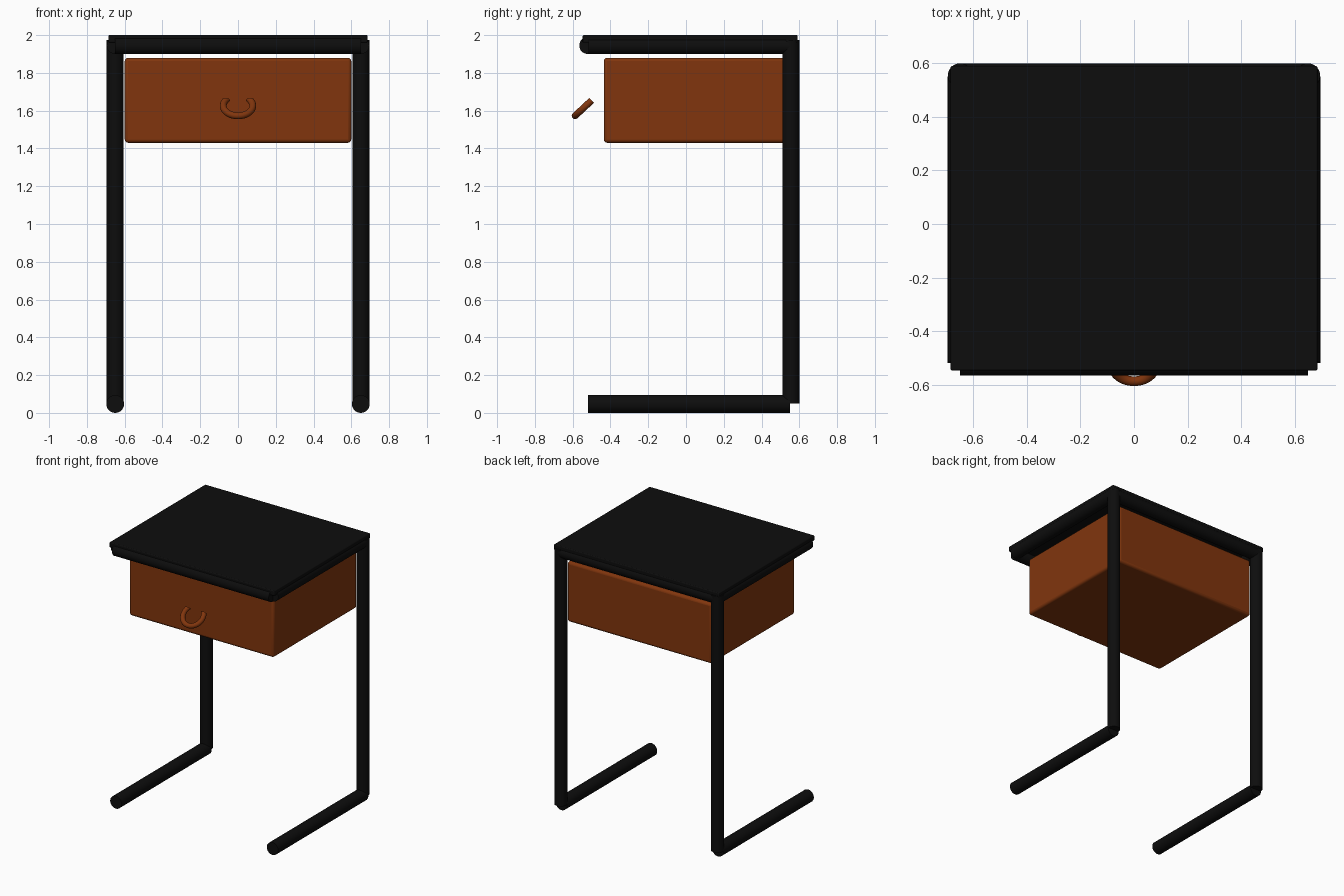
import bpy, bmesh, math
from mathutils import Vector

if "Cube" in bpy.data.objects:
    bpy.data.objects.remove(bpy.data.objects["Cube"])


def make_material(name, rgb):
    mat = bpy.data.materials.new(name)
    mat.use_nodes = True
    mat.diffuse_color = (*rgb, 1)
    mat.node_tree.nodes["Principled BSDF"].inputs["Base Color"].default_value = (*rgb, 1)
    return mat


BLACK = make_material("black metal", (0.004, 0.004, 0.004))
BROWN = make_material("brown wood", (0.22, 0.036, 0.004))


def finish(obj, name, mat):
    obj.name = name
    obj.data.materials.clear()
    obj.data.materials.append(mat)
    bpy.ops.object.select_all(action='DESELECT')
    obj.select_set(True)
    bpy.context.view_layer.objects.active = obj
    bpy.ops.object.shade_smooth_by_angle(angle=math.radians(40))


def tube(name, start, end, radius=0.045):
    """Straight round bar with flat ends."""
    a, b = Vector(start), Vector(end)
    bpy.ops.mesh.primitive_cylinder_add(vertices=32, radius=radius, depth=(b - a).length,
                                        location=(a + b) / 2)
    obj = bpy.context.object
    obj.rotation_euler = (b - a).to_track_quat('Z', 'Y').to_euler()
    finish(obj, name, BLACK)


def box(name, low, high, mat, bevel):
    """Box between two corners with softened edges."""
    low, high = Vector(low), Vector(high)
    bpy.ops.mesh.primitive_cube_add(size=1, location=(low + high) / 2)
    obj = bpy.context.object
    obj.scale = high - low
    bpy.ops.object.transform_apply(location=False, rotation=False, scale=True)
    mod = obj.modifiers.new("soft edges", 'BEVEL')
    mod.width = bevel
    mod.segments = 3
    finish(obj, name, mat)


# Frame: legs, feet and side rails, one set per side
X, BACK, FRONT, RAIL, FOOT = 0.65, 0.555, -0.52, 1.945, 0.047
for side, s in (("left", 1), ("right", -1)):
    tube(side + "_leg", (s * X, BACK, 0.05), (s * X, BACK, 1.975))
    tube(side + "_foot", (s * X, FRONT, FOOT), (s * X, 0.55, FOOT), 0.047)
    tube(side + "_rail", (s * X, -0.515, RAIL), (s * X, BACK, RAIL))

# Cross rails under the top
tube("front_rail", (-X, FRONT, RAIL), (X, FRONT, RAIL))
tube("back_rail", (-X, BACK, RAIL), (X, BACK, RAIL))

# Top and drawer box
box("table_top", (-0.685, -0.547, 1.96), (0.685, 0.59, 2.0), BLACK, 0.006)
box("drawer_box", (-0.6, -0.435, 1.43), (0.6, 0.555, 1.88), BROWN, 0.018)

# Horseshoe pull, tilted out from the drawer front
bpy.ops.mesh.primitive_torus_add(major_segments=64, minor_segments=16,
                                 major_radius=0.078, minor_radius=0.018)
pull = bpy.context.object
bm = bmesh.new()
bm.from_mesh(pull.data)
cut = bmesh.ops.bisect_plane(bm, geom=bm.verts[:] + bm.edges[:] + bm.faces[:],
                             plane_co=(0, 0.042, 0), plane_no=(0, 1, 0), clear_outer=True)
bmesh.ops.holes_fill(bm, edges=[e for e in bm.edges if e.is_boundary])
bm.to_mesh(pull.data)
bm.free()
pull.location = (0, -0.53, 1.626)
pull.rotation_euler.x = math.radians(43)
finish(pull, "drawer_pull", BROWN)
